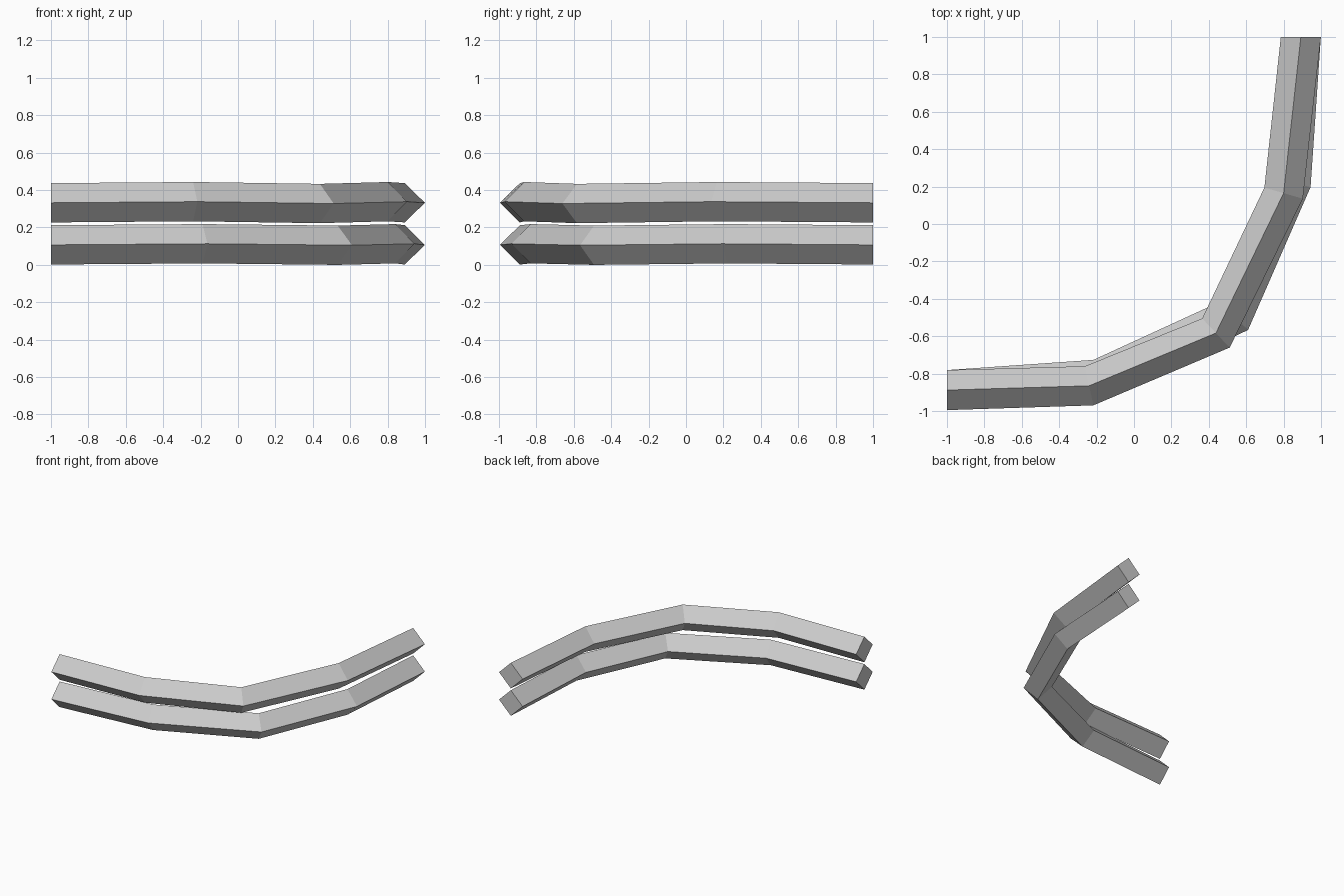
import bpy
import bmesh
from mathutils import Vector

cube = bpy.data.objects.get("Cube")
if cube:
    bpy.data.objects.remove(cube, do_unlink=True)

RADIUS = 0.107   # half width of the diamond section
HEIGHT = 0.105   # half height of the diamond section

grey = bpy.data.materials.new("light_grey")
grey.use_nodes = True
grey.diffuse_color = (0.6, 0.6, 0.6, 1)
grey.node_tree.nodes["Principled BSDF"].inputs["Base Color"].default_value = (0.6, 0.6, 0.6, 1)


def build_rail(name, path):
    """Sweep a diamond section along a bent path, with square-cut ends."""
    points = [Vector(p) for p in path]
    last = len(points) - 1
    bm = bmesh.new()
    rings = []
    for i, p in enumerate(points):
        if i == 0:
            tangent = Vector((1, 0, 0))
        elif i == last:
            tangent = Vector((0, 1, 0))
        else:
            tangent = (p - points[i - 1]).normalized() + (points[i + 1] - p).normalized()
        outward = Vector((tangent.y, -tangent.x, 0)).normalized() * RADIUS
        up = Vector((0, 0, HEIGHT))
        rings.append([bm.verts.new(p + d) for d in (outward, up, -outward, -up)])
    for a, b in zip(rings, rings[1:]):
        for k in range(4):
            n = (k + 1) % 4
            bm.faces.new((a[k], a[n], b[n], b[k]))
    # End caps
    bm.faces.new(rings[0])
    bm.faces.new(rings[-1])
    bmesh.ops.recalc_face_normals(bm, faces=bm.faces)
    mesh = bpy.data.meshes.new(name)
    bm.to_mesh(mesh)
    bm.free()
    mesh.materials.append(grey)
    rail = bpy.data.objects.new(name, mesh)
    bpy.context.collection.objects.link(rail)


# Two stacked rails bending round the corner
build_rail("upper_rail", [(-1, -0.888, 0.332), (-0.24, -0.865, 0.338), (0.438, -0.583, 0.328),
                          (0.80, 0.165, 0.338), (0.892, 1, 0.332)])
build_rail("lower_rail", [(-1, -0.888, 0.107), (-0.19, -0.83, 0.113), (0.533, -0.492, 0.105),
                          (0.84, 0.222, 0.113), (0.892, 1, 0.107)])
